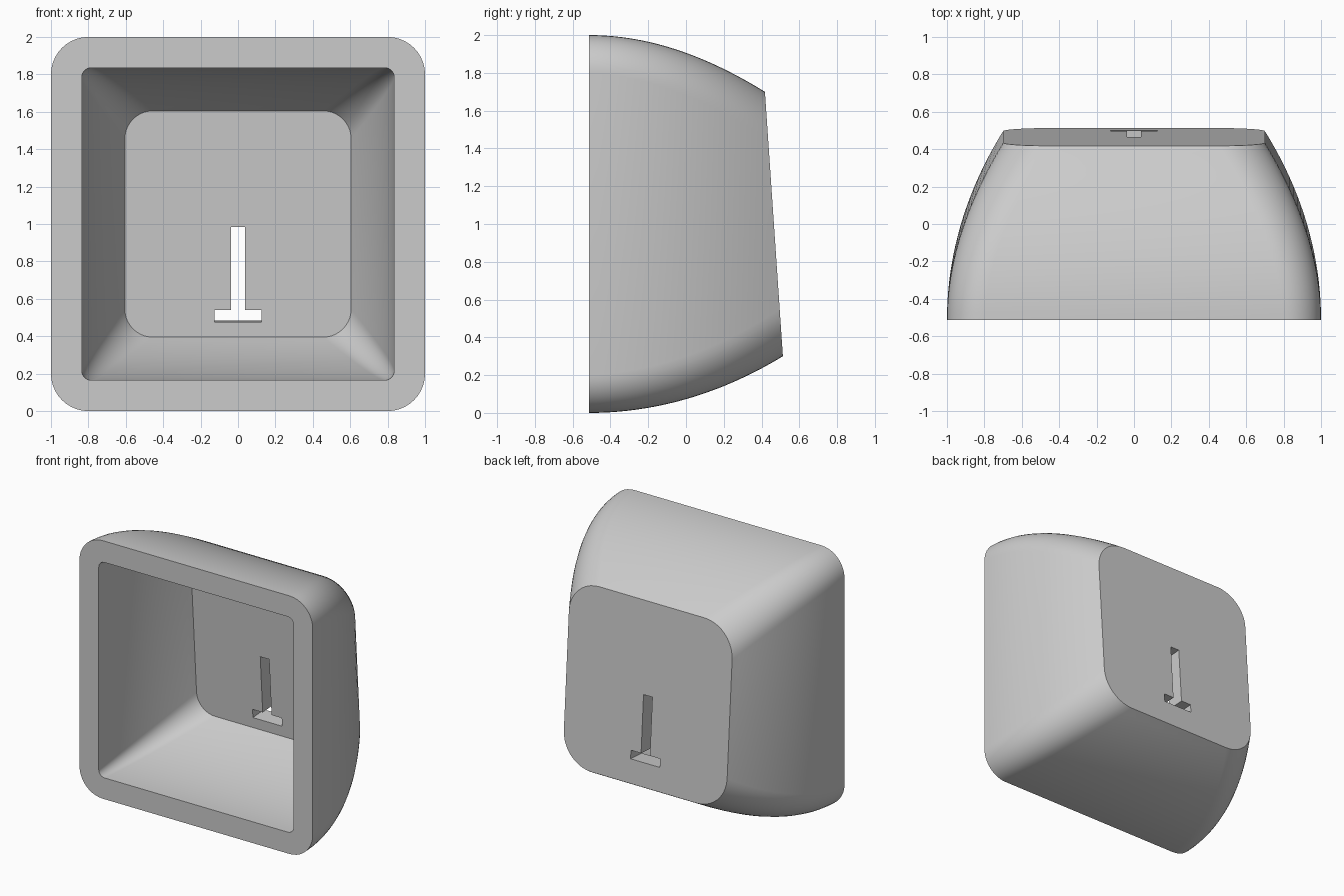
import bpy, bmesh, math

FRONT = -0.513
SLOPE = 0.068          # lean of the back face
WALL = 0.14            # thickness of the back wall
RINGS, CORNER = 20, 10

cube = bpy.data.objects.get("Cube")
if cube:
    bpy.data.objects.remove(cube, do_unlink=True)

grey = bpy.data.materials.new("light grey plastic")
grey.use_nodes = True
colour = (0.6, 0.6, 0.6, 1)
grey.diffuse_color = colour
grey.node_tree.nodes["Principled BSDF"].inputs["Base Color"].default_value = colour


def back_y(z):
    return 0.513 - SLOPE * (z - 0.3)


def rounded_square(half, radius):
    points = []
    for quarter in range(4):
        corner = math.radians(45 + 90 * quarter)
        cx = math.copysign(half - radius, math.cos(corner))
        cz = math.copysign(half - radius, math.sin(corner))
        for i in range(CORNER + 1):
            a = math.pi / 2 * (quarter + i / CORNER)
            points.append((cx + radius * math.cos(a), 1 + cz + radius * math.sin(a)))
    return points


def bridge(bm, a, b):
    n = len(a)
    for i in range(n):
        j = (i + 1) % n
        bm.faces.new((a[i], a[j], b[j], b[i]))


def loft(bm, half, taper, r_front, r_back, inset):
    """Curved skin from the front rim to the leaning back, closed at the back."""
    rings = []
    for k in range(RINGS + 1):
        t = k / RINGS
        outline = rounded_square(half - taper * t * t, r_front + (r_back - r_front) * t)
        rings.append([bm.verts.new((x, FRONT + t * (back_y(z) - inset - FRONT), z))
                      for x, z in outline])
    for a, b in zip(rings, rings[1:]):
        bridge(bm, a, b)
    bm.faces.new(rings[-1])
    return rings[0]


def finish(bm, name):
    bmesh.ops.recalc_face_normals(bm, faces=bm.faces[:])
    mesh = bpy.data.meshes.new(name)
    bm.to_mesh(mesh)
    bm.free()
    mesh.materials.append(grey)
    obj = bpy.data.objects.new(name, mesh)
    bpy.context.collection.objects.link(obj)
    return obj


# Hollow cap: outer skin, inner skin and flat front rim
bm = bmesh.new()
outer = loft(bm, 1.0, 0.3, 0.2, 0.25, 0)
inner = loft(bm, 0.835, 0.23, 0.05, 0.15, WALL)
bridge(bm, outer, inner)
cap = finish(bm, "hollow_cap")

# Cutter for the slot, running square to the back wall
bm = bmesh.new()
half = [(0.125, 0.485), (0.125, 0.55), (0.038, 0.55), (0.038, 0.993)]
outline = half + [(-x, z) for x, z in reversed(half)]
ends = []
for d in (0.1, -0.3):
    ends.append([bm.verts.new((x, back_y(z) + d, z + SLOPE * d)) for x, z in outline])
    bm.faces.new(ends[-1])
bridge(bm, *ends)
cutter = finish(bm, "slot_cutter")
cutter.hide_render = True

# Cut the slot and smooth the curved walls
bpy.ops.object.select_all(action="DESELECT")
cap.select_set(True)
bpy.context.view_layer.objects.active = cap
cut = cap.modifiers.new("slot", "BOOLEAN")
cut.operation = "DIFFERENCE"
cut.solver = "EXACT"
cut.object = cutter
bpy.ops.object.modifier_apply(modifier=cut.name)
bpy.data.objects.remove(cutter, do_unlink=True)
bpy.ops.object.shade_smooth_by_angle(angle=math.radians(30))
